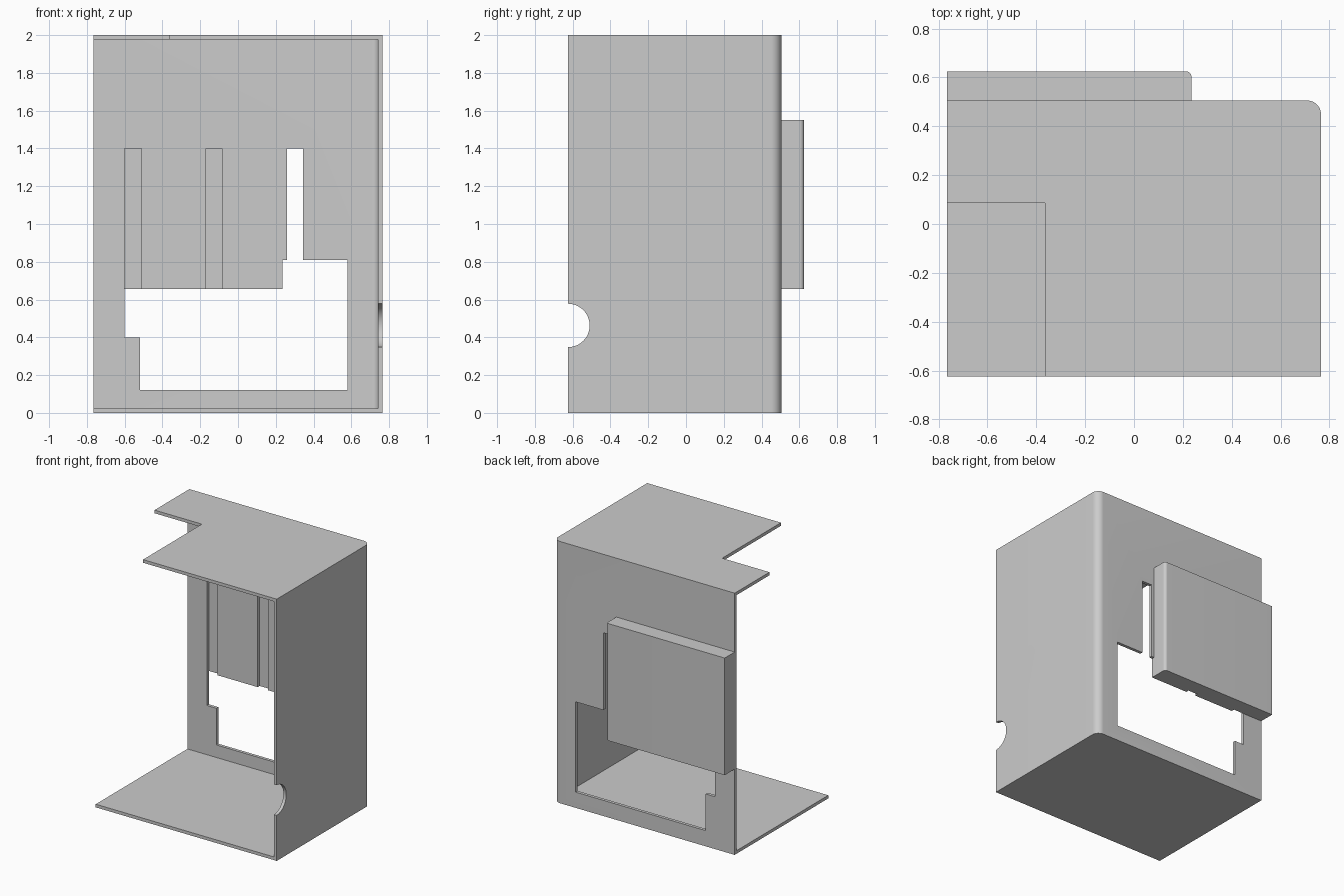
import bpy
import bmesh
from math import cos, sin, radians

default = bpy.data.objects.get("Cube")
if default:
    bpy.data.objects.remove(default)

LEFT, RIGHT = -0.765, 0.765
FRONT, BACK = -0.625, 0.505
HEIGHT, WALL = 2.0, 0.024
OUT = 1.0  # cutters reach past the open sides to here

grey = bpy.data.materials.new("light grey")
grey.diffuse_color = (0.6, 0.6, 0.6, 1)
grey.use_nodes = True
grey.node_tree.nodes["Principled BSDF"].inputs["Base Color"].default_value = (0.6, 0.6, 0.6, 1)


def arc(cx, cy, radius, start, end, steps):
    angles = [radians(start + (end - start) * i / steps) for i in range(steps + 1)]
    return [(cx + radius * cos(a), cy + radius * sin(a)) for a in angles]


def one_round_corner(x0, y0, x1, y1, radius):
    """Rectangle whose far right corner is rounded."""
    corner = arc(x1 - radius, y1 - radius, radius, 0, 90, 12)
    return [(x0, y0), (x1, y0)] + corner + [(x0, y1)]


def prism(name, outline, axis, low, high):
    """Extrude a flat outline along an axis."""
    place = {"x": lambda u, v: (low, u, v),
             "y": lambda u, v: (u, low, v),
             "z": lambda u, v: (u, v, low)}[axis]
    bm = bmesh.new()
    face = bm.faces.new([bm.verts.new(place(u, v)) for u, v in outline])
    extruded = bmesh.ops.extrude_face_region(bm, geom=[face])["geom"]
    depth = [high - low if a == axis else 0 for a in "xyz"]
    bmesh.ops.translate(bm, vec=depth,
                        verts=[v for v in extruded if isinstance(v, bmesh.types.BMVert)])
    bmesh.ops.recalc_face_normals(bm, faces=bm.faces)
    mesh = bpy.data.meshes.new(name)
    bm.to_mesh(mesh)
    bm.free()
    mesh.materials.append(grey)
    obj = bpy.data.objects.new(name, mesh)
    bpy.context.collection.objects.link(obj)
    return obj


def activate(obj):
    bpy.ops.object.select_all(action="DESELECT")
    obj.select_set(True)
    bpy.context.view_layer.objects.active = obj


def cut(target, cutter):
    cutter.hide_render = True
    mod = target.modifiers.new("cut", "BOOLEAN")
    mod.operation, mod.solver, mod.object = "DIFFERENCE", "EXACT", cutter
    activate(target)
    bpy.ops.object.modifier_apply(modifier=mod.name)
    bpy.data.objects.remove(cutter)


# Thin shell: floor, top, back wall and one side wall
shell = prism("shell", one_round_corner(LEFT, FRONT, RIGHT, BACK, 0.055), "z", 0, HEIGHT)
cut(shell, prism("interior_cutter",
                 one_round_corner(-OUT, -OUT, RIGHT - WALL, BACK - WALL, 0.055 - WALL),
                 "z", WALL, HEIGHT - WALL))

# Back opening with three slots rising from it
opening = [(-0.52, 0.12), (0.58, 0.12), (0.58, 0.81),
           (0.345, 0.81), (0.345, 1.4), (0.26, 1.4), (0.26, 0.81),
           (0.235, 0.81), (0.235, 0.655),
           (-0.085, 0.655), (-0.085, 1.4), (-0.17, 1.4), (-0.17, 0.655),
           (-0.51, 0.655), (-0.51, 1.4), (-0.6, 1.4), (-0.6, 0.4), (-0.52, 0.4)]
cut(shell, prism("opening_cutter", opening, "y", BACK - 0.1, BACK + 0.1))

# Rectangular notch in the top plate
notch = [(-OUT, -OUT), (-0.365, -OUT), (-0.365, 0.085), (-OUT, 0.085)]
cut(shell, prism("top_notch_cutter", notch, "z", HEIGHT - 0.1, HEIGHT + 0.1))

# Half-round finger notch in the side wall
cut(shell, prism("finger_notch_cutter", arc(FRONT, 0.463, 0.115, 0, 360, 48)[:-1],
                 "x", RIGHT - 0.1, RIGHT + 0.1))

# Raised block on the back wall
block = prism("back_block", one_round_corner(LEFT, BACK, 0.235, 0.625, 0.022),
              "z", 0.655, 1.55)

for part in (shell, block):
    activate(part)
    bpy.ops.object.shade_smooth_by_angle(angle=radians(30))
